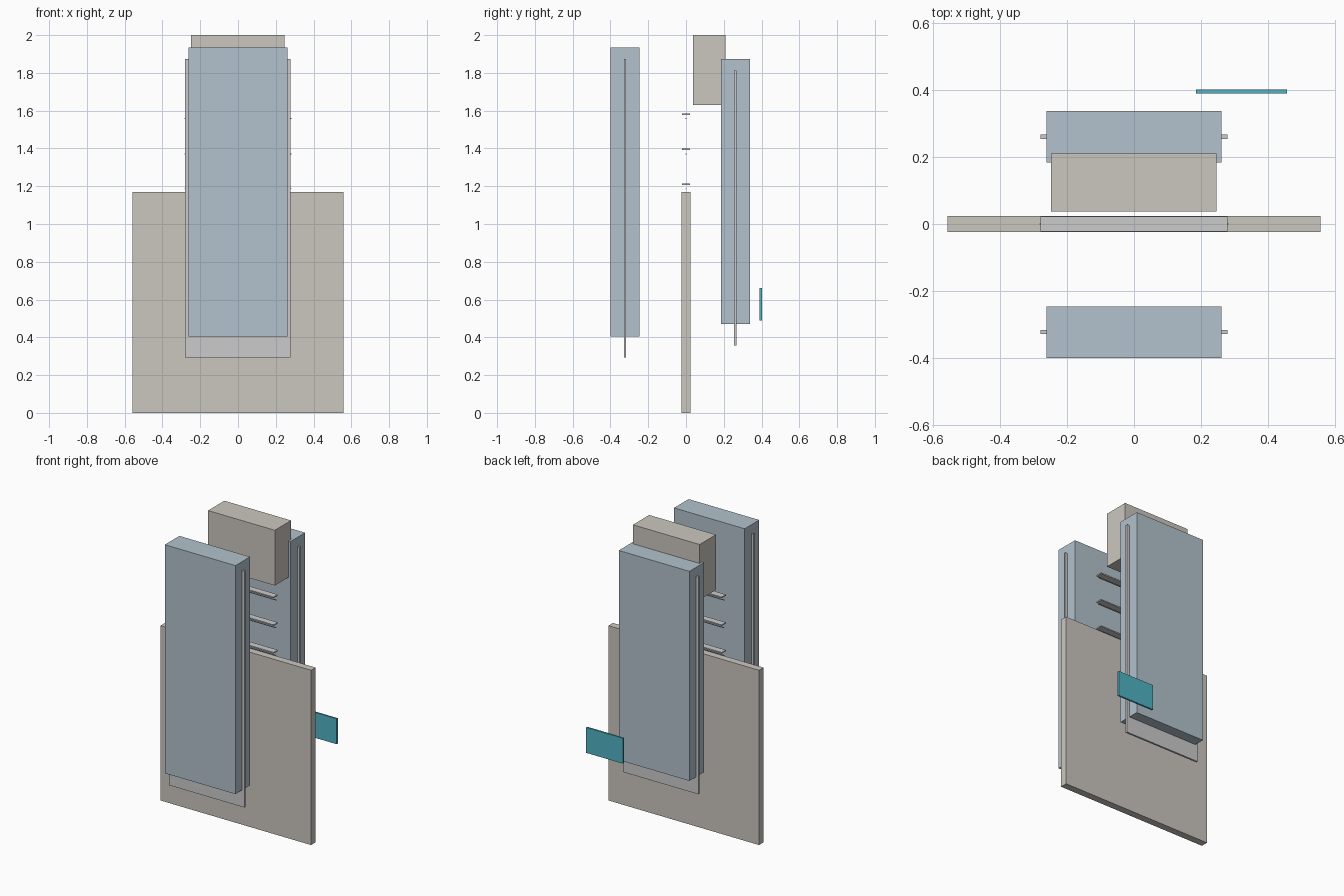
import bpy

if "Cube" in bpy.data.objects:
    bpy.data.objects.remove(bpy.data.objects["Cube"])


def material(name, color):
    m = bpy.data.materials.new(name)
    m.diffuse_color = color
    m.use_nodes = True
    m.node_tree.nodes["Principled BSDF"].inputs["Base Color"].default_value = m.diffuse_color
    return m


BLUE = material("blue_grey", (0.45, 0.54, 0.61, 1))
BEIGE = material("beige", (0.60, 0.57, 0.52, 1))
PALE = material("pale_grey", (0.70, 0.69, 0.67, 1))
TEAL = material("teal", (0.08, 0.45, 0.55, 1))


def box(name, x, y, z, mat):
    """Box from (min, max) ranges on each axis."""
    bpy.ops.mesh.primitive_cube_add(
        size=1, location=[(r[0] + r[1]) / 2 for r in (x, y, z)])
    ob = bpy.context.object
    ob.name = name
    ob.scale = [r[1] - r[0] for r in (x, y, z)]
    bpy.ops.object.transform_apply(location=False, rotation=False, scale=True)
    ob.data.materials.append(mat)
    return ob


# Wide upright base panel
box("base_panel", (-0.558, 0.558), (-0.024, 0.024), (0, 1.17), BEIGE)

# Thick front and rear slabs, each with a thin backing plate showing at the edges
for side, y, z in (("front", -0.323, 0.405), ("rear", 0.261, 0.47)):
    top = 1.935 if side == "front" else 1.873
    box(side + "_slab", (-0.262, 0.261), (y - 0.077, y + 0.077), (z, top), BLUE)
    box(side + "_plate", (-0.28, 0.279), (y - 0.0065, y + 0.0065),
        (z - 0.112, top - 0.061), PALE)

# Header block at the top
box("header_block", (-0.248, 0.246), (0.038, 0.21), (1.63, 2.0), BEIGE)

# Three narrow shelves with a thin strip hanging under each
for i, z in enumerate((1.21, 1.395, 1.581)):
    box(f"shelf_{i + 1}", (-0.28, 0.279), (-0.022, 0.022), (z - 0.004, z + 0.004), PALE)
    box(f"shelf_strip_{i + 1}", (-0.283, 0.282), (-0.002, 0.002),
        (z - 0.026, z - 0.021), PALE)

# Small teal tag at the back
box("tag", (0.186, 0.458), (0.39, 0.402), (0.49, 0.66), TEAL)
